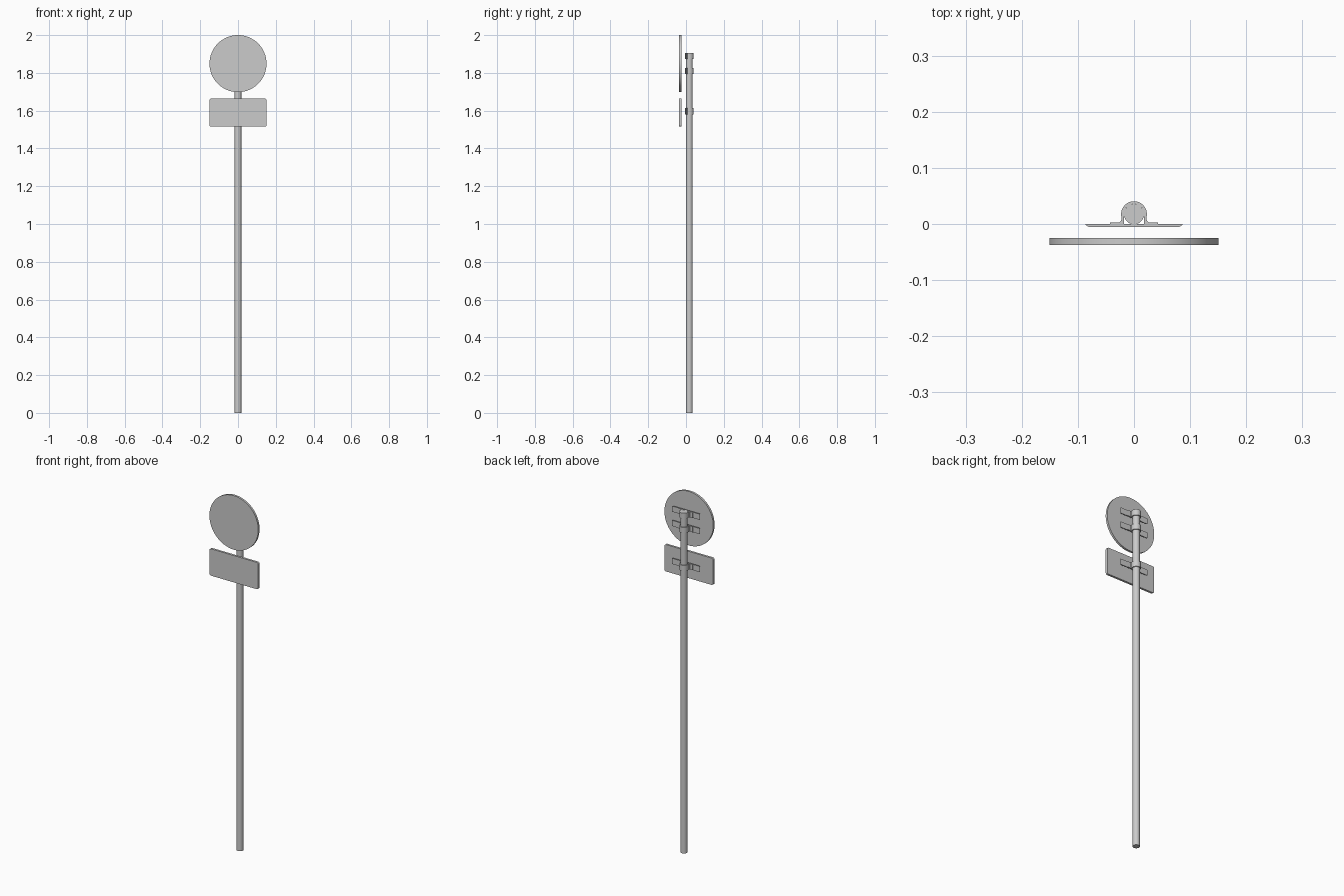
import bpy, bmesh, math
from mathutils import Vector

if "Cube" in bpy.data.objects:
    bpy.data.objects.remove(bpy.data.objects["Cube"])

POLE_Y, POLE_R, BAND_R = 0.0175, 0.018, 0.023


def extrude(name, outline, direction, smooth=True):
    """Closed prism from a planar outline swept along a direction."""
    bm = bmesh.new()
    face = bm.faces.new([bm.verts.new(p) for p in outline])
    swept = bmesh.ops.extrude_face_region(bm, geom=[face])["geom"]
    bmesh.ops.translate(bm, vec=Vector(direction),
                        verts=[v for v in swept if isinstance(v, bmesh.types.BMVert)])
    bmesh.ops.recalc_face_normals(bm, faces=bm.faces)
    mesh = bpy.data.meshes.new(name)
    bm.to_mesh(mesh)
    bm.free()
    obj = bpy.data.objects.new(name, mesh)
    bpy.context.collection.objects.link(obj)
    if smooth:
        bpy.ops.object.select_all(action='DESELECT')
        obj.select_set(True)
        bpy.context.view_layer.objects.active = obj
        bpy.ops.object.shade_smooth_by_angle(angle=math.radians(35))
    return obj


def arc(cx, cy, r, a0, a1, n):
    return [(cx + r * math.cos(math.radians(a0 + (a1 - a0) * i / n)),
             cy + r * math.sin(math.radians(a0 + (a1 - a0) * i / n)))
            for i in range(n + 1)]


# Post
extrude("post", [(x, y, 0) for x, y in arc(0, POLE_Y, POLE_R, 0, 360, 32)[:-1]],
        (0, 0, 1.905))

# Round sign plate
extrude("round_sign", [(x, -0.037, z) for x, z in arc(0, 1.849, 0.151, 0, 360, 64)[:-1]],
        (0, 0.012, 0))

# Rectangular sign plate with rounded corners
hw, hh, r, zc = 0.151, 0.075, 0.01, 1.59
corners = []
for sx, sz, a in ((1, 1, 0), (-1, 1, 90), (-1, -1, 180), (1, -1, 270)):
    corners += arc(sx * (hw - r), zc + sz * (hh - r), r, a, a + 90, 6)
extrude("rectangular_sign", [(x, -0.037, z) for x, z in corners], (0, 0.012, 0))

# Brackets: flat rail in front of the post, clamp band wrapped around its back
H = 0.032
rail = [(-0.086, 0), (-0.086, -0.002), (-0.081, -0.005),
        (0.081, -0.005), (0.086, -0.002), (0.086, 0)]
band = ([(0.043, 0), (0.043, 0.003), (0.026, 0.003), (0.0225, 0.007)]
        + arc(0, POLE_Y, BAND_R, -15, 195, 24)
        + [(-0.0225, 0.007), (-0.026, 0.003), (-0.043, 0.003), (-0.043, 0), (-0.018, 0)]
        + arc(0, POLE_Y, POLE_R, 195, -15, 24) + [(0.018, 0)])
for label, z in (("top", 1.889), ("middle", 1.809), ("lower", 1.597)):
    extrude(label + "_rail", [(x, y, z - H / 2) for x, y in rail], (0, 0, H), False)
    extrude(label + "_clamp", [(x, y, z - H / 2) for x, y in band], (0, 0, H))
